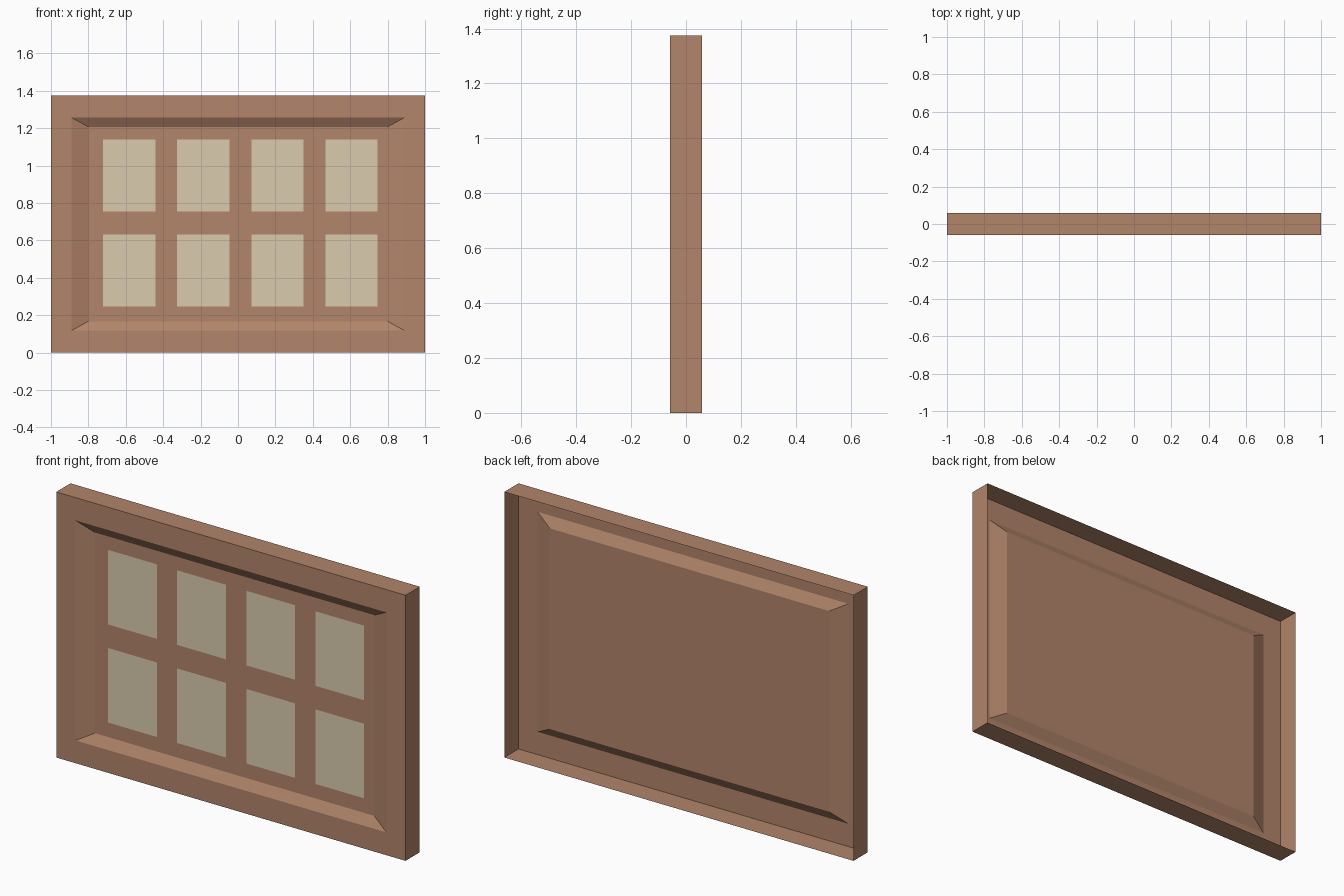
import bpy
import bmesh

if "Cube" in bpy.data.objects:
    bpy.data.objects.remove(bpy.data.objects["Cube"])


def srgb(*rgb):
    """0-255 sRGB to linear RGBA."""
    lin = [(c / 255 / 12.92) if c < 11 else ((c / 255 + 0.055) / 1.055) ** 2.4 for c in rgb]
    return (*lin, 1.0)


def material(name, color):
    mat = bpy.data.materials.new(name)
    mat.diffuse_color = color
    mat.use_nodes = True
    mat.node_tree.nodes["Principled BSDF"].inputs["Base Color"].default_value = mat.diffuse_color
    return mat


def make_object(name, bm, mat):
    mesh = bpy.data.meshes.new(name)
    bm.to_mesh(mesh)
    bm.free()
    mesh.materials.append(mat)
    obj = bpy.data.objects.new(name, mesh)
    bpy.context.collection.objects.link(obj)
    return obj


def rect(bm, x0, x1, z0, z1, y):
    """Four corners, counter-clockwise seen from the front."""
    return [bm.verts.new((x, y, z)) for x, z in ((x0, z0), (x1, z0), (x1, z1), (x0, z1))]


WOOD = material("brown wood", srgb(178, 133, 106))
PANE = material("pale cream pane", srgb(218, 203, 173))

HEIGHT = 1.375
HALF_DEPTH = 0.058
RECESS = 0.03
front = -HALF_DEPTH

# Open-backed frame shell: outer walls, flat border, sloped bevel, recessed panel
bm = bmesh.new()
steps = [(0.0, 0.0, HALF_DEPTH), (0.0, 0.0, front),
         (0.11, 0.118, front), (0.20, 0.168, front + RECESS)]
rings = [rect(bm, -1 + ix, 1 - ix, iz, HEIGHT - iz, y) for ix, iz, y in steps]
for a, b in zip(rings, rings[1:]):
    for i in range(4):
        j = (i + 1) % 4
        bm.faces.new((a[i], a[j], b[j], b[i]))
bm.faces.new(rings[-1])
make_object("window_frame", bm, WOOD)

# Two rows of four thin panes just in front of the recessed panel
for row, z0 in enumerate((0.246, 0.754)):
    for col in range(4):
        x0 = -0.721 + col * 0.396
        bm = bmesh.new()
        bm.faces.new(rect(bm, x0, x0 + 0.279, z0, z0 + 0.386, front + RECESS - 0.005))
        make_object(f"pane_{row + 1}_{col + 1}", bm, PANE)
